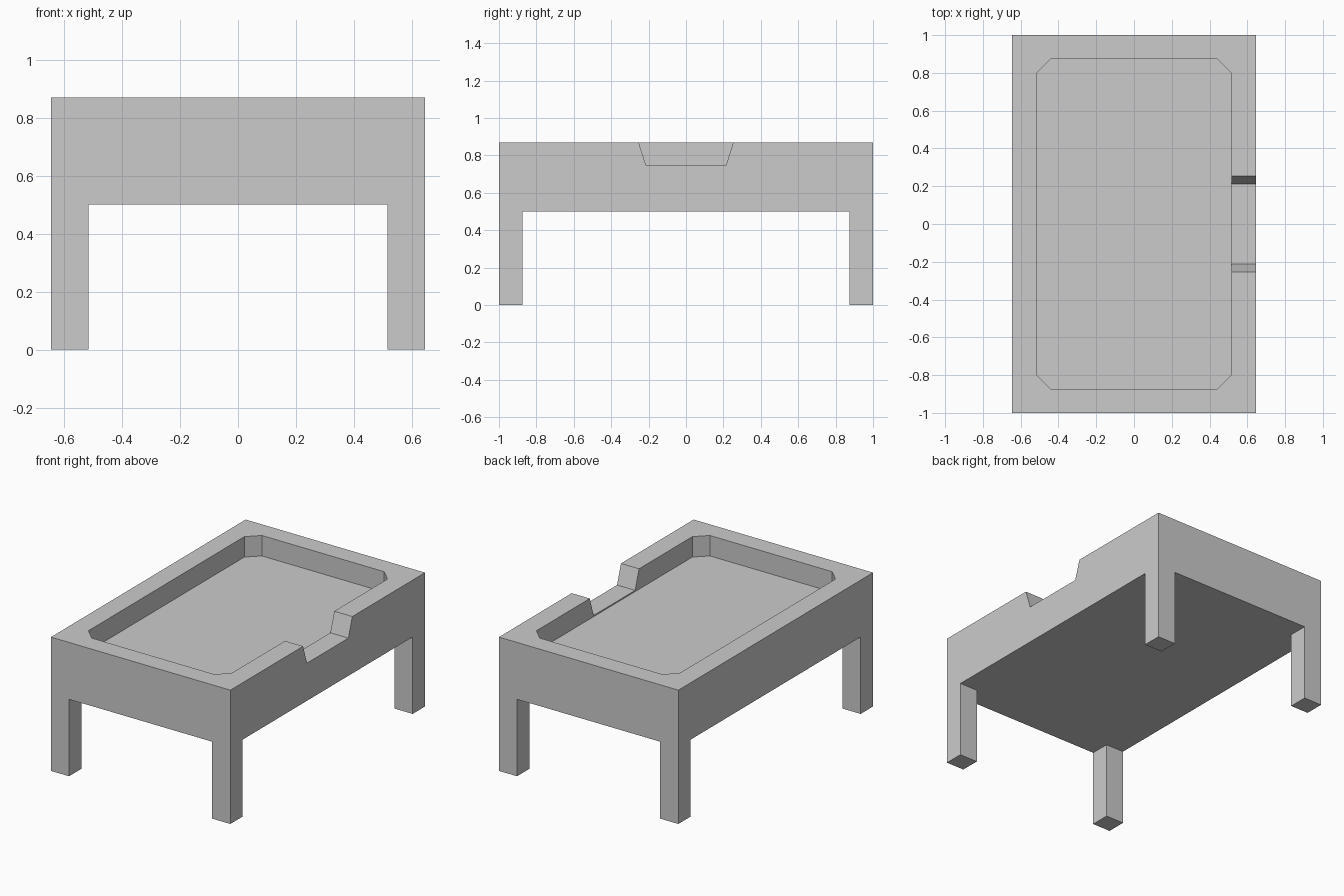
import bpy, bmesh
from mathutils import Matrix, Vector

if "Cube" in bpy.data.objects:
    bpy.data.objects.remove(bpy.data.objects["Cube"])

HX, HY, TOP = 0.645, 1.0, 0.87      # outer half sizes and height
IX, IY = 0.515, 0.873               # inner half sizes (pocket and leg gaps)
UNDER, FLOOR, NOTCH = 0.5, 0.737, 0.745


def prism(name, profile, lo, hi, along_x=False):
    """Extrude a 2D profile: xy along z, or yz along x."""
    bm = bmesh.new()
    pts = [(lo, a, b) if along_x else (a, b, lo) for a, b in profile]
    face = bm.faces.new([bm.verts.new(p) for p in pts])
    ext = bmesh.ops.extrude_face_region(bm, geom=[face])
    move = Vector((hi - lo, 0, 0)) if along_x else Vector((0, 0, hi - lo))
    bmesh.ops.translate(bm, vec=move,
                        verts=[v for v in ext["geom"] if isinstance(v, bmesh.types.BMVert)])
    bmesh.ops.recalc_face_normals(bm, faces=bm.faces)
    mesh = bpy.data.meshes.new(name)
    bm.to_mesh(mesh)
    bm.free()
    obj = bpy.data.objects.new(name, mesh)
    bpy.context.collection.objects.link(obj)
    return obj


def four_corners(corner):
    """Mirror the points of one corner around all four, counter-clockwise."""
    pts = []
    for sx, sy in ((1, 1), (-1, 1), (-1, -1), (1, -1)):
        ordered = corner if sx * sy > 0 else corner[::-1]
        pts += [(sx * x, sy * y) for x, y in ordered]
    return pts


def cut(target, cutter):
    mod = target.modifiers.new(cutter.name, 'BOOLEAN')
    mod.operation = 'DIFFERENCE'
    mod.solver = 'EXACT'
    mod.object = cutter
    cutter.hide_render = True
    cutter.display_type = 'WIRE'


# Solid block that becomes the tray table
table = prism("tray_table", four_corners([(HX, HY)]), 0, TOP)

# Cross-shaped clearance below the top leaves four square legs
cut(table, prism("leg_gap_cutter",
                 four_corners([(HX + 0.2, IY), (IX, IY), (IX, HY + 0.2)]), -0.2, UNDER))

# Shallow pocket with chamfered corners
cut(table, prism("pocket_cutter",
                 four_corners([(IX, IY - 0.073), (IX - 0.075, IY)]), FLOOR, TOP + 0.2))

# Tapered notch through the right-hand rim
cut(table, prism("notch_cutter",
                 [(-0.213, NOTCH), (0.213, NOTCH), (0.293, 0.995), (-0.293, 0.995)],
                 0.4, HX + 0.2, along_x=True))
